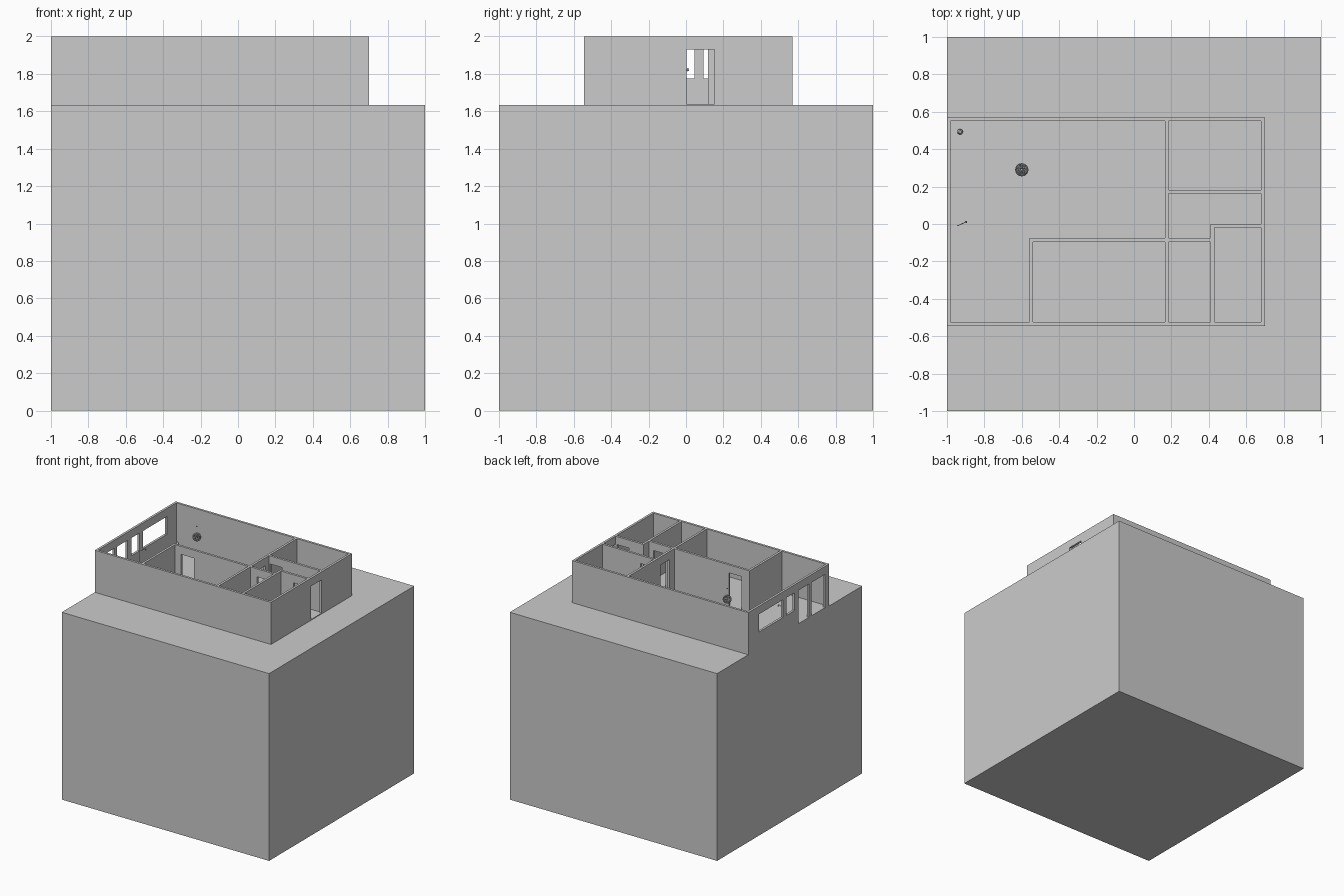
import bpy, bmesh
from mathutils import Vector

if "Cube" in bpy.data.objects:
    bpy.data.objects.remove(bpy.data.objects["Cube"])

GROUND, FLOOR, TOP = 1.633, 1.64, 2.0
HEAD, SILL = 1.93, 1.775


def mesh_object(name, bm):
    bmesh.ops.recalc_face_normals(bm, faces=bm.faces)
    me = bpy.data.meshes.new(name)
    bm.to_mesh(me)
    bm.free()
    ob = bpy.data.objects.new(name, me)
    bpy.context.collection.objects.link(ob)
    return ob


def add_prism(bm, outline, z0, z1):
    """Extrude a plan outline from z0 to z1."""
    face = bm.faces.new([bm.verts.new((x, y, z0)) for x, y in outline])
    ext = bmesh.ops.extrude_face_region(bm, geom=[face], use_keep_orig=True)["geom"]
    for v in ext:
        if isinstance(v, bmesh.types.BMVert):
            v.co.z = z1


def rect(x0, x1, y0, y1):
    return [(x0, y0), (x1, y0), (x1, y1), (x0, y1)]


def prisms(name, items):
    bm = bmesh.new()
    for outline, z0, z1 in items:
        add_prism(bm, outline, z0, z1)
    return mesh_object(name, bm)


def carve(ob, items):
    cutter = prisms("cutter", items)
    cutter.hide_render = True
    mod = ob.modifiers.new("carve", "BOOLEAN")
    mod.operation, mod.solver, mod.object = "DIFFERENCE", "EXACT", cutter
    bpy.context.view_layer.objects.active = ob
    bpy.ops.object.modifier_apply(modifier=mod.name)
    bpy.data.objects.remove(cutter)


def rod(bm, a, b, r0, r1=None, sides=12):
    """Round bar between two points."""
    a, b = Vector(a), Vector(b)
    d = b - a
    new = bmesh.ops.create_cone(bm, cap_ends=True, segments=sides, radius1=r0,
                                radius2=r0 if r1 is None else r1, depth=d.length)["verts"]
    q = d.to_track_quat("Z", "Y")
    for v in new:
        v.co = q @ v.co + (a + b) / 2


# Solid ground block
prisms("ground_block", [(rect(-1, 1, -1, 1), 0, GROUND)])

# House shell with rooms carved out
house = prisms("house_walls", [(rect(-1, 0.70, -0.545, 0.57), GROUND, TOP)])
living = [(-0.98, -0.525), (-0.56, -0.525), (-0.56, -0.075), (0.165, -0.075), (0.165, 0.55), (-0.98, 0.55)]
hall = [(0.185, -0.075), (0.41, -0.075), (0.41, 0), (0.68, 0), (0.68, 0.162), (0.185, 0.162)]
rooms = [living, hall,
         rect(-0.54, 0.165, -0.525, -0.095),
         rect(0.185, 0.68, 0.182, 0.55),
         rect(0.185, 0.41, -0.525, -0.095),
         rect(0.43, 0.68, -0.525, -0.02)]
carve(house, [(r, FLOOR, TOP + 0.1) for r in rooms])

# Doors and windows
doors = [rect(0.67, 0.72, 0.003, 0.152),       # entrance
         rect(0.155, 0.195, -0.01, 0.117),     # hall to living room
         rect(-0.485, -0.36, -0.105, -0.065),  # large bedroom
         rect(0.25, 0.365, -0.105, -0.065),    # small room
         rect(0.55, 0.665, -0.03, 0.01),       # front right room
         rect(0.195, 0.31, 0.152, 0.192),      # back right room
         rect(-1.02, -0.97, -0.265, -0.125),   # glazed doorways
         rect(-1.02, -0.97, -0.49, -0.30)]
windows = [rect(-1.02, -0.97, 0.093, 0.42),
           rect(-1.02, -0.97, -0.07, 0.045)]
carve(house, [(d, FLOOR, HEAD) for d in doors] + [(w, SILL, HEAD) for w in windows])

# Pendant lamp: wire globe, cord and ceiling rose
bm = bmesh.new()
bmesh.ops.create_icosphere(bm, subdivisions=3, radius=0.034)
globe = mesh_object("pendant_globe", bm)
globe.location = (-0.6, 0.29, 1.904)
wire = globe.modifiers.new("wire", "WIREFRAME")
wire.thickness = 0.003
bm = bmesh.new()
rod(bm, (-0.6, 0.29, 1.93), (-0.6, 0.29, 1.998), 0.0008, sides=6)
rod(bm, (-0.6, 0.29, 1.994), (-0.6, 0.29, 1.999), 0.006)
mesh_object("pendant_cord", bm)

# Reading lamp with an angled arm by the window
bm = bmesh.new()
rod(bm, (-0.945, -0.01, FLOOR), (-0.945, -0.01, FLOOR + 0.006), 0.011, sides=16)
rod(bm, (-0.945, -0.01, FLOOR), (-0.945, -0.01, 1.80), 0.002)
rod(bm, (-0.945, -0.01, 1.80), (-0.9, 0.01, 1.83), 0.002)
rod(bm, (-0.9, 0.01, 1.83), (-0.898, 0.011, 1.815), 0.003, 0.006)
mesh_object("reading_lamp", bm)

# Small vase in the back corner
bm = bmesh.new()
z = FLOOR
for h, r0, r1 in [(0.02, 0.009, 0.015), (0.02, 0.015, 0.012), (0.015, 0.012, 0.007)]:
    rod(bm, (-0.93, 0.493, z), (-0.93, 0.493, z + h), r0, r1, 16)
    z += h
mesh_object("vase", bm)
